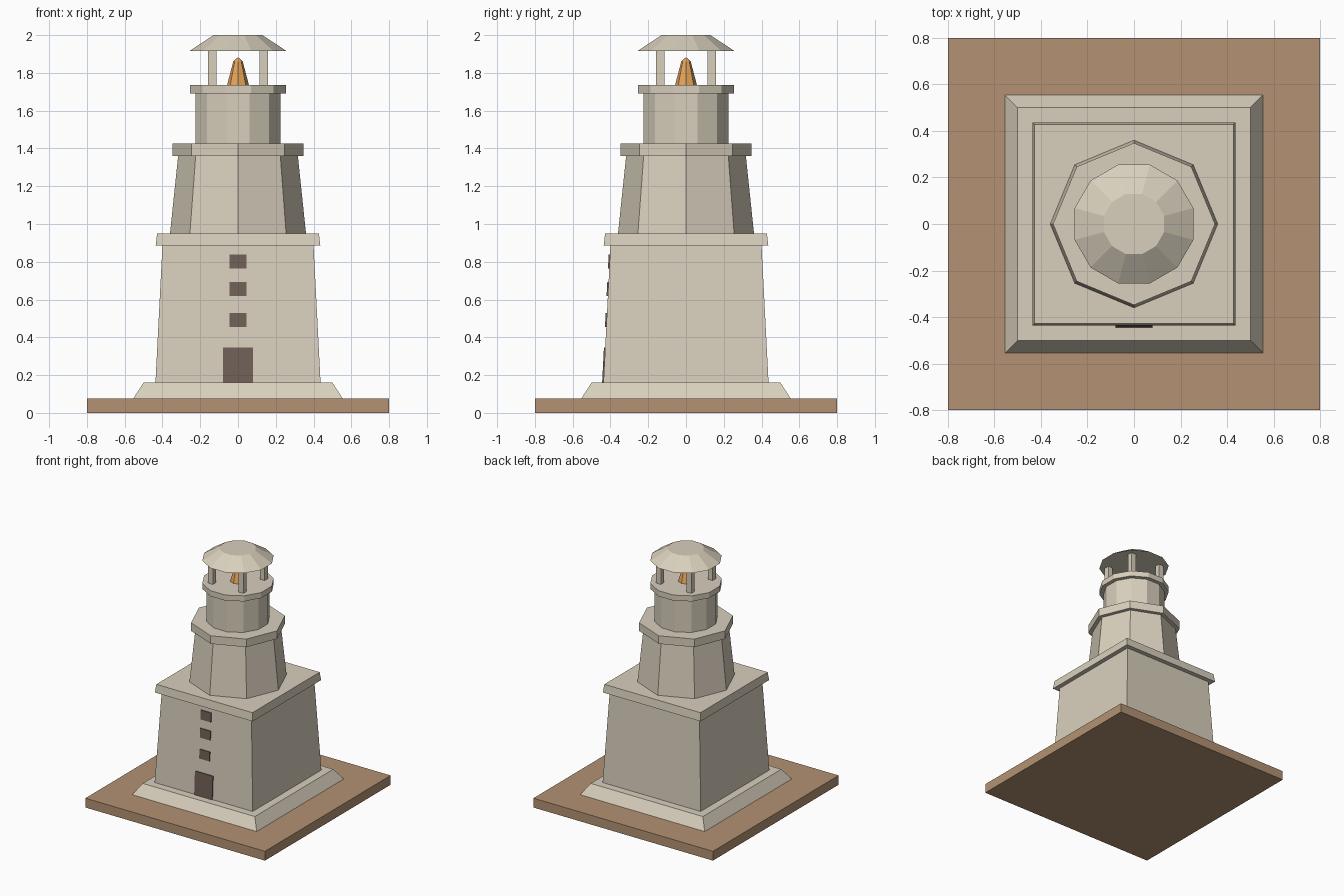
import bpy
import bmesh
from math import radians, cos, pi
from mathutils import Matrix

cube = bpy.data.objects.get("Cube")
if cube:
    bpy.data.objects.remove(cube, do_unlink=True)


def linear(c):
    c /= 255
    return c / 12.92 if c <= 0.04045 else ((c + 0.055) / 1.055) ** 2.4


def material(name, *rgb):
    mat = bpy.data.materials.new(name)
    mat.use_nodes = True
    color = [linear(c) for c in rgb] + [1]
    mat.diffuse_color = color
    bsdf = mat.node_tree.nodes["Principled BSDF"]
    bsdf.inputs["Base Color"].default_value = color
    bsdf.inputs["Roughness"].default_value = 0.9
    return mat


stone = material("pale stone", 217, 208, 189)
earth = material("brown earth", 179, 146, 115)
wood = material("dark wood", 112, 96, 86)
fire = material("orange flame", 228, 164, 90)


def finish(name, bm, mat):
    bmesh.ops.recalc_face_normals(bm, faces=bm.faces)
    mesh = bpy.data.meshes.new(name)
    bm.to_mesh(mesh)
    bm.free()
    mesh.materials.append(mat)
    obj = bpy.data.objects.new(name, mesh)
    bpy.context.collection.objects.link(obj)
    return obj


def tier(name, sides, r_low, r_high, z_low, z_high, mat=stone, turn=0):
    """Tapered prism with corner radii r_low and r_high."""
    bm = bmesh.new()
    place = Matrix.Translation((0, 0, (z_low + z_high) / 2)) @ Matrix.Rotation(radians(turn), 4, "Z")
    bmesh.ops.create_cone(bm, cap_ends=True, segments=sides, radius1=r_low, radius2=r_high,
                          depth=z_high - z_low, matrix=place)
    return finish(name, bm, mat)


def square_tier(name, half_low, half_high, z_low, z_high, mat=stone):
    diagonal = 1 / cos(pi / 4)
    return tier(name, 4, half_low * diagonal, half_high * diagonal, z_low, z_high, mat, 45)


# Ground slab, plinth and square lower tower
WALL_LOW, WALL_HIGH, Z_LOW, Z_HIGH = 0.437, 0.40, 0.16, 0.885
square_tier("ground_slab", 0.8, 0.8, 0, 0.075, earth)
square_tier("plinth", 0.555, 0.50, 0.075, Z_LOW)
square_tier("lower_tower", WALL_LOW, WALL_HIGH, Z_LOW, Z_HIGH)
square_tier("lower_cornice", 0.436, 0.428, Z_HIGH, 0.95)

# Octagonal middle tower
tier("middle_tower", 8, 0.36, 0.317, 0.95, 1.36)
tier("middle_cornice", 8, 0.348, 0.348, 1.36, 1.425)

# Round upper drum, gallery and roof
tier("upper_drum", 12, 0.232, 0.232, 1.425, 1.69, turn=15)
tier("lantern_gallery", 12, 0.264, 0.264, 1.69, 1.735, turn=15)
tier("lantern_roof", 12, 0.264, 0.134, 1.917, 2.0, turn=15)

# Four posts holding the roof
for side, x in (("right", -0.136), ("left", 0.136)):
    for end, y in (("front", -0.136), ("back", 0.136)):
        bm = bmesh.new()
        bmesh.ops.create_cube(bm, size=1, matrix=Matrix.Translation((x, y, 1.827))
                              @ Matrix.Diagonal((0.043, 0.043, 0.184, 1)))
        finish(f"{end}_{side}_post", bm, stone)

# Flame
tier("flame_body", 8, 0.058, 0.025, 1.735, 1.86, fire)
tier("flame_tip", 8, 0.025, 0.002, 1.86, 1.882, fire)


def wall_plate(name, half_width, z_low, z_high):
    """Thin plate that follows the slope of the front wall."""
    bm = bmesh.new()
    bmesh.ops.create_cube(bm, size=2)
    for v in bm.verts:
        z = z_high if v.co.z > 0 else z_low
        wall = WALL_LOW + (WALL_HIGH - WALL_LOW) * (z - Z_LOW) / (Z_HIGH - Z_LOW)
        out = 0.007 if v.co.y < 0 else -0.002
        v.co = (v.co.x * half_width, -wall - out, z)
    finish(name, bm, wood)


# Door and windows on the front wall
wall_plate("door", 0.08, Z_LOW, 0.347)
for name, z in (("lower", 0.455), ("middle", 0.62), ("upper", 0.764)):
    wall_plate(f"{name}_window", 0.046, z, z + 0.074)
